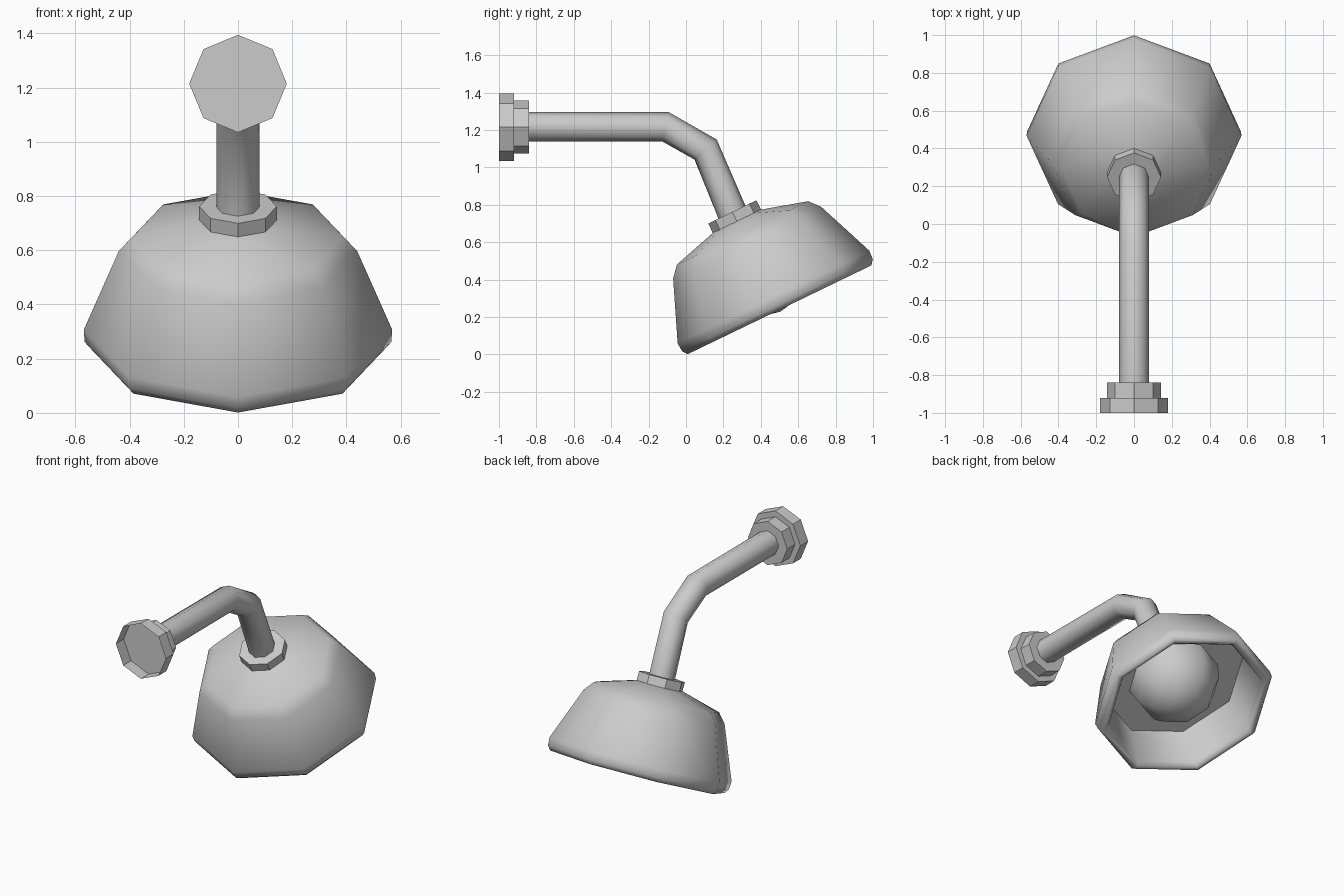
import bpy, bmesh, math
from mathutils import Matrix, Vector

cube = bpy.data.objects.get("Cube")
if cube:
    bpy.data.objects.remove(cube, do_unlink=True)

SIDES = 8
metal = bpy.data.materials.new("brushed_grey")
metal.use_nodes = True
grey = (0.6, 0.6, 0.6, 1)
metal.diffuse_color = grey
metal.node_tree.nodes["Principled BSDF"].inputs["Base Color"].default_value = grey


def frame(y, z, tilt):
    """Frame at (0, y, z) whose local z is turned about the x axis."""
    return Matrix.Translation((0, y, z)) @ Matrix.Rotation(math.radians(tilt), 4, "X")


def loft(name, rings, smooth=None):
    """Skin octagonal rings given as (frame, radius, height); radius 0 is a tip."""
    bm = bmesh.new()
    loops = []
    for mat, r, h in rings:
        count = SIDES if r else 1
        loops.append([bm.verts.new(mat @ Vector((
            r * math.cos(math.tau * i / SIDES),
            r * math.sin(math.tau * i / SIDES), h))) for i in range(count)])
    for a, b in zip(loops, loops[1:]):
        for i in range(SIDES):
            j = (i + 1) % SIDES
            corners = [a[i % len(a)], a[j % len(a)], b[j % len(b)], b[i % len(b)]]
            bm.faces.new(list(dict.fromkeys(corners)))
    bmesh.ops.recalc_face_normals(bm, faces=bm.faces)
    # Merge the flat triangle fans into single end faces
    bmesh.ops.dissolve_limit(bm, angle_limit=0.002, verts=bm.verts, edges=bm.edges)
    mesh = bpy.data.meshes.new(name)
    bm.to_mesh(mesh)
    bm.free()
    mesh.materials.append(metal)
    obj = bpy.data.objects.new(name, mesh)
    bpy.context.collection.objects.link(obj)
    if smooth:
        bpy.ops.object.select_all(action="DESELECT")
        obj.select_set(True)
        bpy.context.view_layer.objects.active = obj
        bpy.ops.object.shade_smooth_by_angle(angle=math.radians(smooth))
    return obj


def lathe(name, mat, profile, smooth=None):
    return loft(name, [(mat, r, h) for r, h in profile], smooth)


# Wall mount: open-backed flange and a smaller nut
wall = frame(-1, 1.215, -90)
lathe("wall_flange", wall, [(0.18, 0), (0.18, 0.08), (0, 0.08)])
lathe("wall_nut", wall, [(0.142, 0.08), (0.142, 0.16), (0, 0.16)])

# Bent arm
path = [(-0.85, 1.217, -90), (-0.11, 1.217, -103),
        (0.105, 1.095, -138), (0.25, 0.75, -154.2)]
loft("arm", [(frame(*p), 0.08, 0) for p in path], 60)

# Tilted head: collar, shade and bulb share one axis
head = frame(0.4675, 0.307, 25.8)
lathe("collar", head, [(0, 0.445), (0.143, 0.445), (0.143, 0.505), (0, 0.505)])
lathe("shade", head, [
    (0.13, 0.453), (0.39, 0.38), (0.44, 0.322),            # top and shoulder
    (0.569, 0), (0.566, -0.05), (0.545, -0.076),           # outer wall and lip
    (0.52, -0.076), (0.5, -0.055), (0.49, 0),              # rolled inner lip
    (0.45, 0.2), (0, 0.2)], 55)                            # inner wall and plate

R = 0.287
steps = 4
dome = [(R * math.cos(math.pi / 2 * k / steps), 0.2 - R * math.sin(math.pi / 2 * k / steps))
        for k in range(steps)]
lathe("bulb", head, dome + [(0, 0.2 - R)], 60)
